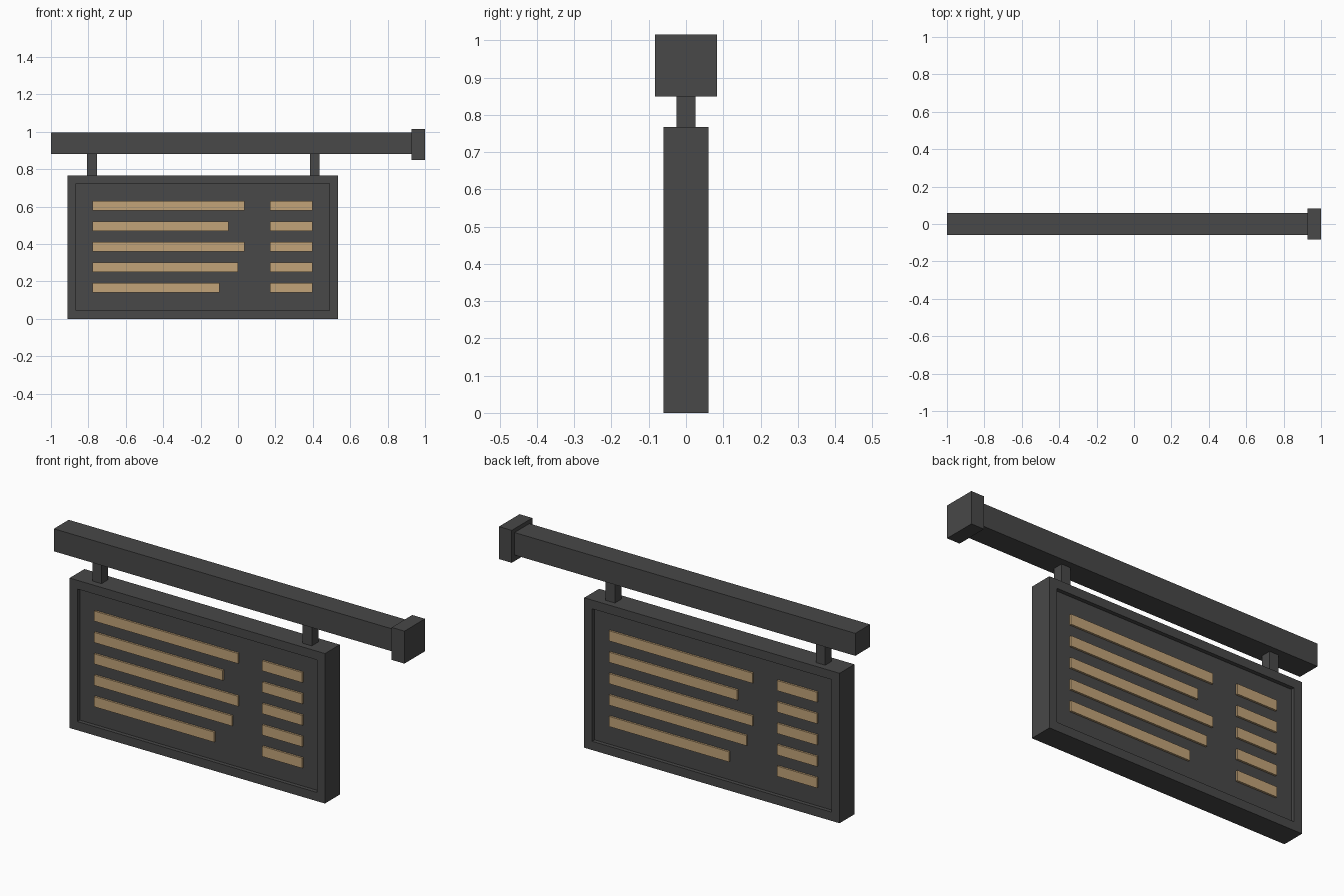
import bpy, bmesh
from mathutils import Vector

if "Cube" in bpy.data.objects:
    bpy.data.objects.remove(bpy.data.objects["Cube"])


def material(name, rgb):
    m = bpy.data.materials.new(name)
    m.diffuse_color = (*rgb, 1)
    m.use_nodes = True
    m.node_tree.nodes["Principled BSDF"].inputs["Base Color"].default_value = m.diffuse_color
    return m


DARK = material("dark_grey", (0.065, 0.065, 0.065))
TAN = material("warm_tan", (0.54, 0.37, 0.19))


def box(name, lo, hi, mat, recess=None):
    """Axis-aligned box; recess=(border, depth) sinks its front and back faces."""
    lo, hi = Vector(lo), Vector(hi)
    bm = bmesh.new()
    bmesh.ops.create_cube(bm, size=1)
    bmesh.ops.scale(bm, verts=bm.verts, vec=hi - lo)
    if recess:
        border, depth = recess
        bm.normal_update()
        for face in [f for f in bm.faces if abs(f.normal.y) > 0.9]:
            out = face.normal.copy()
            bmesh.ops.inset_region(bm, faces=[face], thickness=border)  # rim
            inner = bmesh.ops.inset_region(bm, faces=[face], thickness=0.0)
            bmesh.ops.translate(bm, verts=face.verts, vec=-out * depth)
    mesh = bpy.data.meshes.new(name)
    bm.to_mesh(mesh)
    bm.free()
    mesh.materials.append(mat)
    ob = bpy.data.objects.new(name, mesh)
    ob.location = (lo + hi) / 2
    bpy.context.collection.objects.link(ob)
    return ob


# Support beam and wall plate
box("beam", (-1, -0.06, 0.88), (0.928, 0.06, 0.995), DARK)
box("wall_plate", (0.928, -0.083, 0.849), (1, 0.083, 1.015), DARK)

# Hangers between beam and board
for i, x in enumerate((-0.78, 0.41)):
    box(f"hanger_{i + 1}", (x - 0.026, -0.026, 0.76), (x + 0.026, 0.026, 0.885), DARK)

# Board with a recessed panel on both sides
X0, X1 = -0.911, 0.534
box("board", (X0, -0.06, 0), (X1, 0.06, 0.767), DARK, recess=(0.063, 0.02))

# Rows of raised bars; the back is the front turned half around the board
row_ends = (0.034, -0.052, 0.034, 0.0, -0.10)
for side, turn in (("front", False), ("back", True)):
    for r, end in enumerate(row_ends):
        z = 0.604 - r * 0.1095
        for kind, a, b in (("long", -0.779, end), ("short", 0.172, 0.398)):
            y0, y1 = -0.05, -0.038
            if turn:
                a, b = X0 + X1 - b, X0 + X1 - a
                y0, y1 = -y1, -y0
            box(f"{side}_{kind}_bar_{r + 1}", (a, y0, z - 0.026), (b, y1, z + 0.026), TAN)
